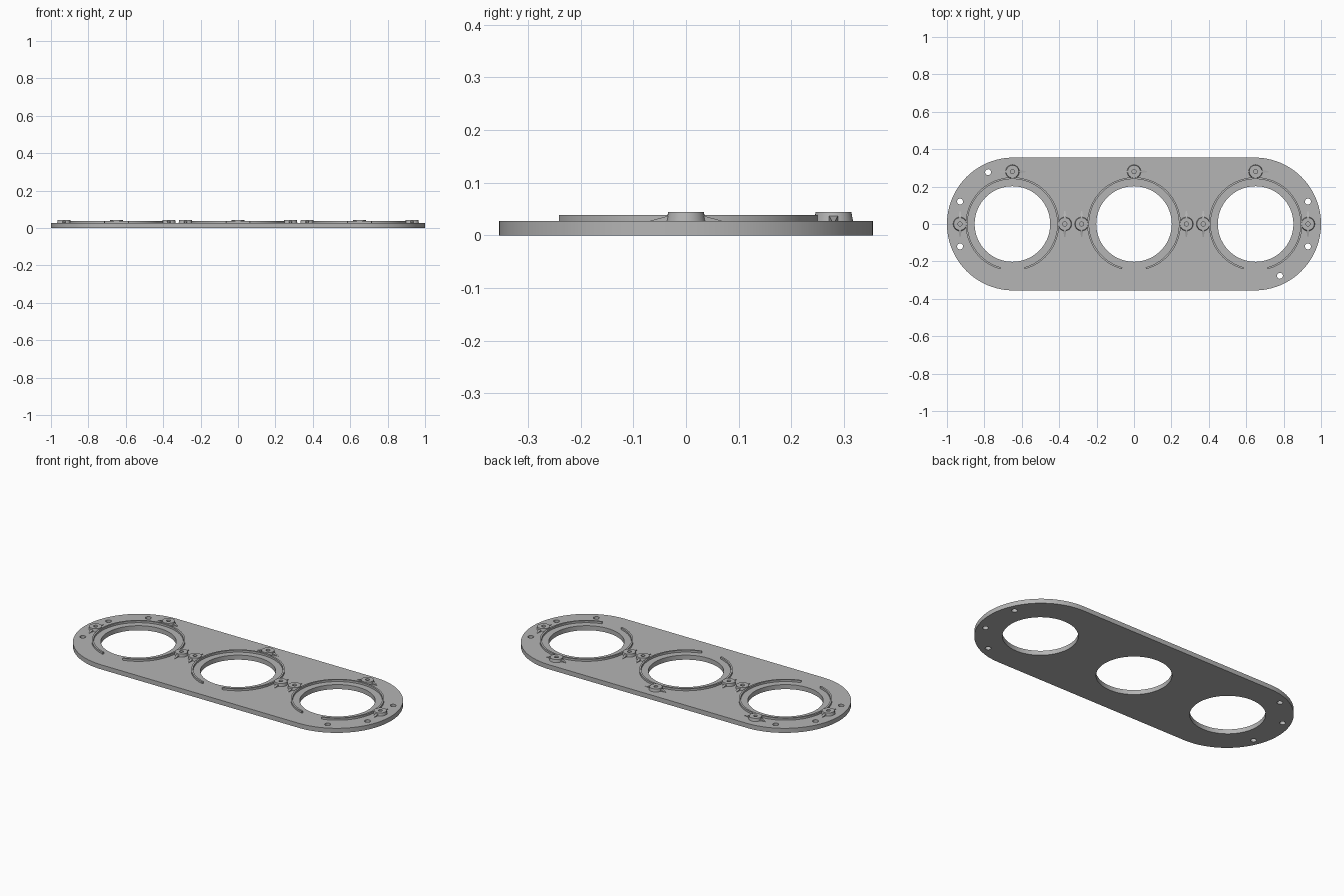
import bpy, bmesh
from math import cos, sin, pi, radians

cube = bpy.data.objects.get("Cube")
if cube:
    bpy.data.objects.remove(cube, do_unlink=True)

PLATE_TOP = 0.027
PORTS = (-0.65, 0, 0.65)

grey = bpy.data.materials.new("plain grey")
grey.use_nodes = True
colour = (0.46, 0.46, 0.46, 1)
grey.diffuse_color = colour
grey.node_tree.nodes["Principled BSDF"].inputs["Base Color"].default_value = colour


def arc(cx, cy, r, start, end, steps):
    angles = [radians(start + (end - start) * i / steps) for i in range(steps + 1)]
    return [(cx + r * cos(a), cy + r * sin(a)) for a in angles]


def circle(cx, cy, r, steps):
    return arc(cx, cy, r, 0, 360, steps)[:-1]


def place(name, mesh, location=(0, 0, 0), turn=0):
    obj = bpy.data.objects.new(name, mesh)
    obj.location = location
    obj.rotation_euler.z = turn
    bpy.context.collection.objects.link(obj)
    return obj


def finish(mesh, bm):
    bmesh.ops.remove_doubles(bm, verts=bm.verts, dist=1e-5)
    bmesh.ops.recalc_face_normals(bm, faces=bm.faces)
    bm.to_mesh(mesh)
    bm.free()
    mesh.materials.clear()
    mesh.materials.append(grey)


def extruded(name, outlines, z0, z1):
    """Filled flat outlines (inner ones become holes) raised from z0 to z1."""
    curve = bpy.data.curves.new(name, 'CURVE')
    curve.dimensions = '2D'
    curve.fill_mode = 'BOTH'
    curve.extrude = (z1 - z0) / 2
    for points in outlines:
        spline = curve.splines.new('POLY')
        spline.points.add(len(points) - 1)
        for p, (x, y) in zip(spline.points, points):
            p.co = (x, y, 0, 1)
        spline.use_cyclic_u = True
    temp = place(name + "_outline", curve)
    graph = bpy.context.evaluated_depsgraph_get()
    mesh = bpy.data.meshes.new_from_object(temp.evaluated_get(graph))
    bpy.data.objects.remove(temp, do_unlink=True)
    bm = bmesh.new()
    bm.from_mesh(mesh)
    bmesh.ops.translate(bm, verts=bm.verts, vec=(0, 0, (z0 + z1) / 2))
    finish(mesh, bm)
    return place(name, mesh)


# Long rounded plate with three ports and six screw holes
END = 0.645
outline = arc(END, 0, 0.355, -90, 90, 48) + arc(-END, 0, 0.355, 90, 270, 48)
screws = [(sx * 0.93, sy * 0.12) for sx in (-1, 1) for sy in (-1, 1)]
screws += [(-0.78, 0.277), (0.78, -0.277)]
holes = [circle(x, 0, 0.202, 72) for x in PORTS]
holes += [circle(x, y, 0.016, 20) for x, y in screws]
parts = [extruded("plate", [outline] + holes, 0, PLATE_TOP)]

# Thin raised rims, open toward the front
for label, x in zip(("right", "middle", "left"), PORTS):
    rim = arc(x, 0, 0.25, -75, 255, 80) + arc(x, 0, 0.24, 255, -75, 80)
    parts.append(extruded(label + "_rim", [rim], PLATE_TOP - 0.002, 0.0385))

# Tapered boss with a centre hole
boss_mesh = bpy.data.meshes.new("boss")
bm = bmesh.new()
profile = [(0.037, 0), (0.034, 0.017), (0.011, 0.017), (0.011, 0.001), (0, 0.001)]
verts = [bm.verts.new((r, 0, z)) for r, z in profile]
edges = [bm.edges.new(pair) for pair in zip(verts, verts[1:])]
bmesh.ops.spin(bm, geom=verts + edges, cent=(0, 0, 0), axis=(0, 0, 1),
               angle=2 * pi, steps=32)
finish(boss_mesh, bm)

# Pair of sloping fins either side of a boss
fin_mesh = bpy.data.meshes.new("fins")
bm = bmesh.new()
for side in (-1, 1):
    near, far = side * 0.03, side * 0.07
    corners = [(near, -0.009, 0), (near, 0.009, 0), (near, -0.009, 0.011),
               (near, 0.009, 0.011), (far, -0.003, 0), (far, 0.003, 0)]
    bmesh.ops.convex_hull(bm, input=[bm.verts.new(c) for c in corners])
finish(fin_mesh, bm)

# Three bosses round each port: back and both sides
for label, x in zip(("right", "middle", "left"), PORTS):
    for spot, angle in (("left", 0), ("back", pi / 2), ("right", pi)):
        where = (x + 0.28 * cos(angle), 0.28 * sin(angle), PLATE_TOP)
        name = f"{label}_port_{spot}"
        parts.append(place(name + "_boss", boss_mesh, where, angle + pi / 2))
        parts.append(place(name + "_fins", fin_mesh, where, angle + pi / 2))

bpy.ops.object.select_all(action='DESELECT')
for obj in parts:
    obj.select_set(True)
bpy.context.view_layer.objects.active = parts[0]
bpy.ops.object.shade_smooth_by_angle(angle=radians(30))
